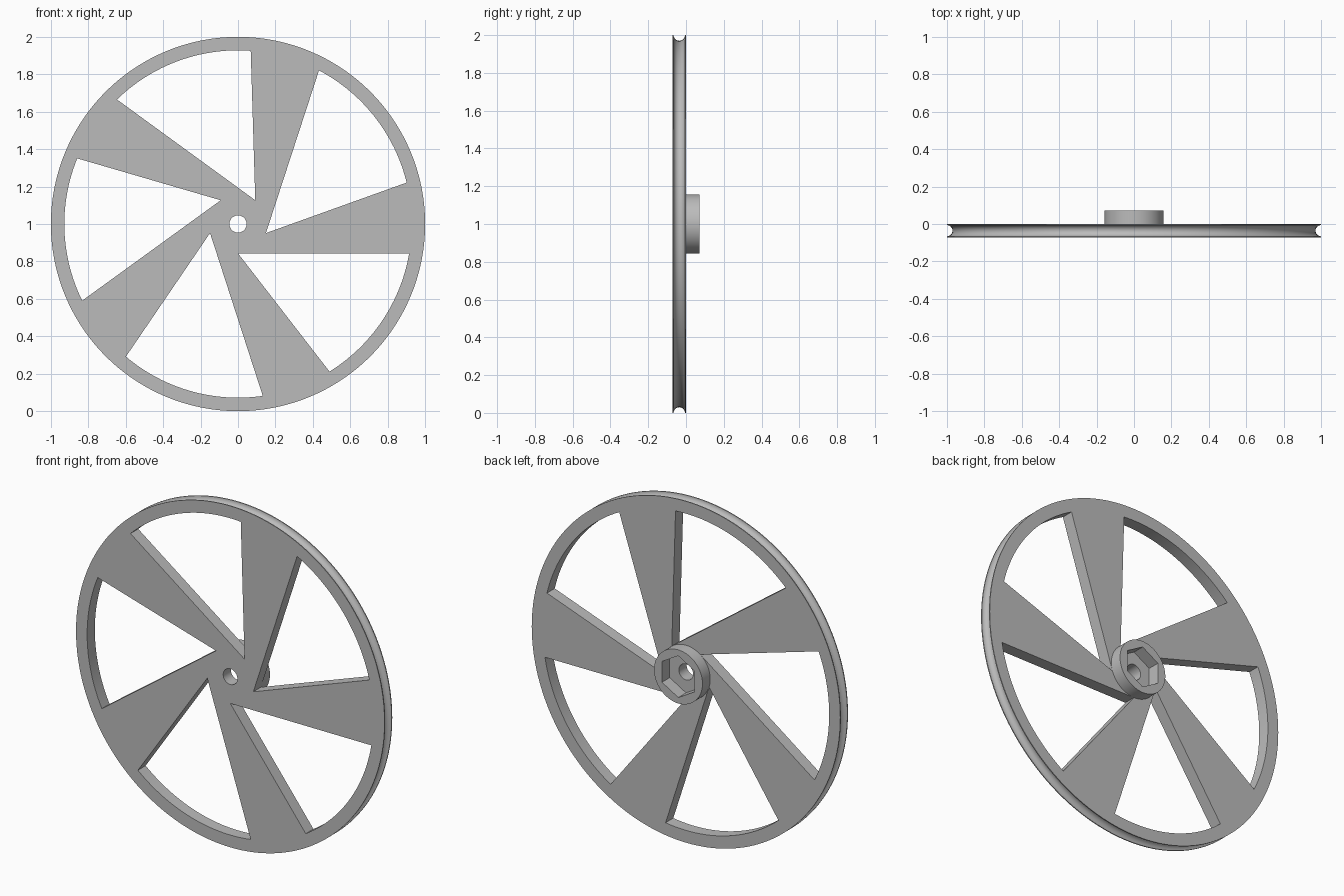
import bpy, bmesh
from math import sin, cos, pi, radians

if "Cube" in bpy.data.objects:
    bpy.data.objects.remove(bpy.data.objects["Cube"], do_unlink=True)

HALF = 0.0715        # half of the total depth
RIM_INNER = 0.928
HUB_R = 0.157
SPOKES = 5

grey = bpy.data.materials.new("plain grey")
grey.use_nodes = True
grey.diffuse_color = (0.5, 0.5, 0.5, 1)
grey.node_tree.nodes["Principled BSDF"].inputs["Base Color"].default_value = (0.5, 0.5, 0.5, 1)


def circle(r, n, start=0.0):
    return [(r * cos(start + 2 * pi * i / n), r * sin(start + 2 * pi * i / n)) for i in range(n)]


def loft(bm, rings):
    """Skin a stack of (outline, y) rings and cap both ends."""
    loops = [[bm.verts.new((x, y, z)) for x, z in pts] for pts, y in rings]
    n = len(loops[0])
    for a, b in zip(loops, loops[1:]):
        for i in range(n):
            j = (i + 1) % n
            bm.faces.new((a[i], a[j], b[j], b[i]))
    bm.faces.new(loops[0])
    bm.faces.new(loops[-1])


def finish(name, bm):
    bmesh.ops.recalc_face_normals(bm, faces=bm.faces)
    mesh = bpy.data.meshes.new(name)
    bm.to_mesh(mesh)
    bm.free()
    mesh.materials.append(grey)
    ob = bpy.data.objects.new(name, mesh)
    ob.location.z = 1
    bpy.context.collection.objects.link(ob)
    return ob


def cut(ob, cutter):
    """Subtract the cutter, remove it and shade the part."""
    cutter.hide_render = True
    mod = ob.modifiers.new("cut", 'BOOLEAN')
    mod.operation, mod.solver, mod.object = 'DIFFERENCE', 'EXACT', cutter
    bpy.ops.object.select_all(action='DESELECT')
    bpy.context.view_layer.objects.active = ob
    ob.select_set(True)
    bpy.ops.object.modifier_apply(modifier=mod.name)
    bpy.data.objects.remove(cutter, do_unlink=True)
    bpy.ops.object.shade_smooth_by_angle(angle=radians(30))


# Wheel disc with a half-round groove around its edge
bm = bmesh.new()
mid, groove, steps = -HALF / 2, 0.03, 12
rings = [(circle(1, 180), -HALF)]
for i in range(steps + 1):
    a = pi * i / steps
    rings.append((circle(1 - groove * sin(a), 180), mid - groove * cos(a)))
rings.append((circle(1, 180), 0))
loft(bm, rings)
wheel = finish("wheel", bm)

# Swept windows between the spokes, plus the axle bore
bm = bmesh.new()
for k in range(SPOKES):
    turn = 2 * pi * k / SPOKES
    window = [(HUB_R * cos(turn - pi / 2), HUB_R * sin(turn - pi / 2))]
    for i in range(25):
        a = turn + radians(-58.2 + 48.4 * i / 24)
        window.append((RIM_INNER * cos(a), RIM_INNER * sin(a)))
    loft(bm, [(window, -0.2), (window, 0.2)])
bore = circle(0.046, 48)
loft(bm, [(bore, -0.2), (bore, 0.2)])
cut(wheel, finish("window_cutter", bm))

# Hub collar on the back with a hexagonal socket
bm = bmesh.new()
collar = circle(HUB_R, 96)
loft(bm, [(collar, 0), (collar, HALF)])
hub = finish("hub", bm)
bm = bmesh.new()
socket = circle(0.122, 6, pi / 2)
loft(bm, [(socket, -0.1), (socket, 0.2)])
cut(hub, finish("socket_cutter", bm))
